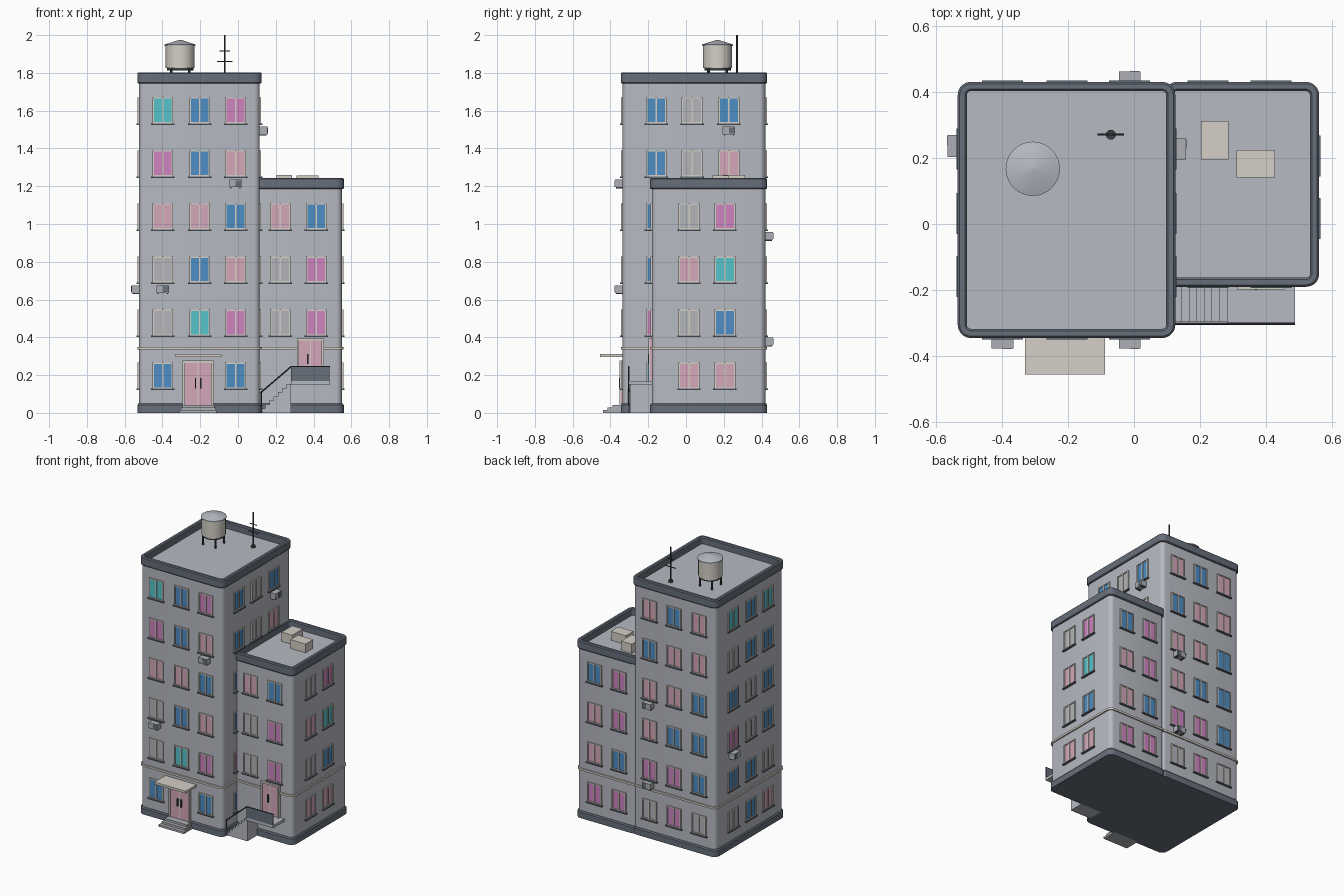
import bpy, bmesh, math
from mathutils import Matrix, Vector

if "Cube" in bpy.data.objects:
    bpy.data.objects.remove(bpy.data.objects["Cube"])

COLORS = {
    "wall_grey": (.47, .49, .54), "trim_slate": (.135, .16, .20), "cream": (.66, .63, .57),
    "blue_glass": (.075, .27, .56), "magenta_glass": (.62, .23, .52), "pink_glass": (.66, .39, .49),
    "teal_glass": (.09, .55, .60), "grey_glass": (.45, .46, .49),
    "dark_metal": (.045, .052, .06), "unit_grey": (.42, .43, .46)}
MAT = {}
for name, c in COLORS.items():
    MAT[name] = bpy.data.materials.new(name)
    MAT[name].diffuse_color = (*c, 1)
GLASS = {k[0]: k for k in COLORS if k.endswith("_glass")}


class Part:
    """One object collected from simple solids, each with its own colour."""
    def __init__(self, name):
        self.name, self.bm, self.mats = name, bmesh.new(), []

    def paint(self, faces, mat):
        if mat not in self.mats:
            self.mats.append(mat)
        for f in faces:
            f.material_index = self.mats.index(mat)

    def box(self, a, b, mat):
        a, b = Vector(a), Vector(b)
        size = [abs(v) for v in b - a]
        m = Matrix.Translation((a + b) / 2) @ Matrix.Diagonal((*size, 1))
        vs = bmesh.ops.create_cube(self.bm, size=1, matrix=m)["verts"]
        self.paint({f for v in vs for f in v.link_faces}, mat)

    def rod(self, a, b, r1, mat, r2=None, n=10):
        a, b = Vector(a), Vector(b)
        d = b - a
        m = Matrix.Translation((a + b) / 2) @ d.to_track_quat("Z", "Y").to_matrix().to_4x4()
        vs = bmesh.ops.create_cone(self.bm, cap_ends=True, segments=n, radius1=r1,
                                   radius2=r1 if r2 is None else r2, depth=d.length, matrix=m)["verts"]
        self.paint({f for v in vs for f in v.link_faces}, mat)

    def loft(self, rect, profile, mat, ring=False, r=.03):
        """Sweep (offset, z) profile points round a rounded rectangle."""
        x0, x1, y0, y1 = rect
        loops = []
        for off, z in profile:
            rr, pts = max(r + off, .008), []
            cx, cy = (x0 - off + rr, x1 + off - rr), (y0 - off + rr, y1 + off - rr)
            for q, (i, j) in enumerate(((1, 1), (0, 1), (0, 0), (1, 0))):
                for s in range(6):
                    t = math.radians(90 * q + 18 * s)
                    pts.append(self.bm.verts.new((cx[i] + rr * math.cos(t), cy[j] + rr * math.sin(t), z)))
            loops.append(pts)
        pairs = list(zip(loops, loops[1:] + loops[:1])) if ring else list(zip(loops, loops[1:]))
        n = len(loops[0])
        faces = [self.bm.faces.new((p[i], p[(i + 1) % n], q[(i + 1) % n], q[i]))
                 for p, q in pairs for i in range(n)]
        if not ring:
            faces += [self.bm.faces.new(loops[0][::-1]), self.bm.faces.new(loops[-1])]
        self.paint(faces, mat)

    def done(self):
        bmesh.ops.recalc_face_normals(self.bm, faces=self.bm.faces)
        me = bpy.data.meshes.new(self.name)
        self.bm.to_mesh(me)
        self.bm.free()
        for m in self.mats:
            me.materials.append(MAT[m])
        me.shade_smooth()
        me.set_sharp_from_angle(angle=math.radians(35))
        bpy.context.collection.objects.link(bpy.data.objects.new(self.name, me))


def at(side, wall, u, n, z):
    """Point on a facade: u along the wall, n outward."""
    return {"front": (u, wall - n, z), "back": (u, wall + n, z),
            "right": (wall + n, u, z), "left": (wall - n, u, z)}[side]


def slab(p, side, wall, u0, u1, n0, n1, z0, z1, mat):
    p.box(at(side, wall, u0, n0, z0), at(side, wall, u1, n1, z1), mat)


# Two building volumes: walls, plinth, belt course and parapet
TOWER, ANNEX = (-.523, .115, -.335, .42), (.10, .55, -.18, .42)
for name, rect, h in (("tower", TOWER, 1.755), ("annex", ANNEX, 1.195)):
    p = Part(name + "_walls")
    p.loft(rect, [(0, .01), (0, h)], "wall_grey")
    p.done()
    p = Part(name + "_plinth")
    p.loft(rect, [(.01, 0), (.01, .042), (.004, .05)], "trim_slate")
    p.done()
    p = Part(name + "_belt_course")
    p.loft(rect, [(-.005, .335), (.009, .335), (.009, .349), (-.005, .349)], "cream", ring=True)
    p.done()
    t = h + .048
    p = Part(name + "_parapet")
    p.loft(rect, [(-.018, h - .01), (.006, h - .01), (.01, h - .005), (.01, t - .006), (.004, t),
                  (-.012, t), (-.018, t - .006)], "trim_slate", ring=True)
    p.done()

# Windows: one string per floor from the top, letter = glass colour
TX, TY, AX, AY = (-.398, -.203, -.013), (-.158, .032, .227), (.224, .414), (.016, .206)
FACADES = [
    ("tower_front", "front", -.335, TX, "tbm mbp ppb gbp gtm b.b"),
    ("tower_right", "right", .115, TY, "bgb bgp b.. b.. m.. b.."),
    ("tower_back", "back", .42, TX, "pbp ppb bpp bbp bmm gmg"),
    ("tower_left", "left", -.523, TY, "tbt bbg bgb bgm gbb pbg"),
    ("annex_front", "front", -.18, AX, "pb gm gm .."),
    ("annex_right", "right", .55, AY, "gm pt gb pp"),
    ("annex_back", "back", .42, AX, "mb mp bp mm")]
for name, side, wall, us, rows in FACADES:
    p = Part(name + "_windows")
    rows = rows.split()
    for i, row in enumerate(rows):
        z = .128 + .281 * (len(rows) - 1 - i)
        for u, c in zip(us, row):
            if c == ".":
                continue
            slab(p, side, wall, u - .052, u + .052, -.004, .003, z, z + .137, GLASS[c])
            for a, b in ((-.055, -.047), (-.004, .004), (.047, .055)):
                slab(p, side, wall, u + a, u + b, -.004, .008, z, z + .138, "cream")
            for a, b in ((0, .007), (.131, .138)):
                slab(p, side, wall, u - .055, u + .055, -.004, .0075, z + a, z + b, "cream")
            slab(p, side, wall, u - .062, u + .062, -.004, .014, z - .008, z, "trim_slate")
    p.done()


# Doors
def door(name, wall, x0, x1, z0, z1, leaves):
    p = Part(name)
    mid = (x0 + x1) / 2
    slab(p, "front", wall, x0, x1, -.004, .010, z0, z1, "pink_glass")
    for a in (x0, x1 - .012):
        slab(p, "front", wall, a, a + .012, -.004, .018, z0, z1, "cream")
    slab(p, "front", wall, x0, x1, -.004, .0175, z1 - .012, z1, "cream")
    slab(p, "front", wall, mid - .003, mid + .003, -.004, .013, z0, z1, "cream")
    for s in (-1, 1)[:leaves]:
        x = mid + s * .014
        slab(p, "front", wall, x - .003, x + .003, .01, .02, z0 + .09, z0 + .145, "dark_metal")
    p.done()


door("main_door", -.335, -.293, -.13, .04, .277, 2)
door("side_door", -.18, .312, .455, .168, .395, 1)

# Main entrance canopy and steps
p = Part("entrance_canopy")
p.box((-.33, -.33, .297), (-.088, -.455, .313), "cream")
p.done()
p = Part("entrance_steps")
for i in range(3):
    w = .098 - .006 * i
    p.box((-.211 - w, -.33, .014 * i), (-.211 + w, -.44 + .025 * i, .014 * (i + 1)), "unit_grey")
p.done()

# Side stair, landing and railing
p = Part("side_stairs")
for i in range(7):
    p.box((.12 + .023 * i, -.17, 0), (.12 + .023 * (i + 1), -.297, .022 * (i + 1)), "wall_grey")
p.done()
p = Part("side_landing")
p.box((.281, -.17, .15), (.487, -.305, .169), "wall_grey")
p.done()
p = Part("side_railing")
p.box((.281, -.298, .169), (.485, -.305, .243), "trim_slate")
p.rod((.281, -.302, .245), (.487, -.302, .245), .004, "dark_metal", n=8)
p.rod((.118, -.302, .105), (.281, -.302, .245), .004, "dark_metal", n=8)
p.rod((.122, -.302, 0), (.122, -.302, .108), .004, "dark_metal", n=8)
p.done()

# Air conditioner boxes with a dark grille half
p = Part("air_conditioners")
for side, wall, u, z in (("front", -.335, -.398, .655), ("front", -.335, -.013, 1.215),
                         ("left", -.523, .236, .655), ("right", .115, .227, 1.495),
                         ("back", .42, -.013, .937), ("back", .42, -.013, .378)):
    slab(p, side, wall, u - .033, u + .033, -.003, .041, z - .02, z + .02, "unit_grey")
    slab(p, side, wall, u + .001, u + .029, .03, .043, z - .016, z + .016, "trim_slate")
    for s in (-.024, .024):
        slab(p, side, wall, u + s - .003, u + s + .003, -.003, .035, z - .026, z - .019, "dark_metal")
p.done()

# Water tank with conical lid on legs
cx, cy = -.306, .167
p = Part("water_tank")
p.rod((cx, cy, 1.825), (cx, cy, 1.947), .077, "cream", n=32)
p.done()
p = Part("water_tank_lid")
p.rod((cx, cy, 1.943), (cx, cy, 1.95), .082, "wall_grey", n=32)
p.rod((cx, cy, 1.95), (cx, cy, 1.975), .082, "wall_grey", r2=.004, n=32)
p.done()
p = Part("water_tank_legs")
for sx in (-.048, .048):
    for sy in (-.048, .048):
        p.rod((cx + sx, cy + sy, 1.75), (cx + sx, cy + sy, 1.83), .007, "dark_metal")
p.rod((cx, cy, 1.813), (cx, cy, 1.826), .07, "dark_metal", n=24)
p.done()

# Antenna
p = Part("antenna")
ax, ay = -.07, .27
p.rod((ax, ay, 1.75), (ax, ay, 2), .0045, "dark_metal")
p.rod((ax, ay, 1.75), (ax, ay, 1.768), .015, "dark_metal", n=16)
for z, w in ((1.86, .04), (1.915, .027)):
    p.rod((ax - w, ay, z), (ax + w, ay, z), .003, "dark_metal", n=8)
p.done()

# Rooftop vents on the annex
p = Part("roof_vents")
p.box((.203, .195, 1.19), (.285, .312, 1.26), "cream")
p.box((.31, .14, 1.19), (.427, .224, 1.257), "cream")
p.done()

for m in bpy.data.materials:
    if m.users and not m.is_grease_pencil:
        m.use_nodes = True
        m.node_tree.nodes["Principled BSDF"].inputs["Base Color"].default_value = m.diffuse_color
